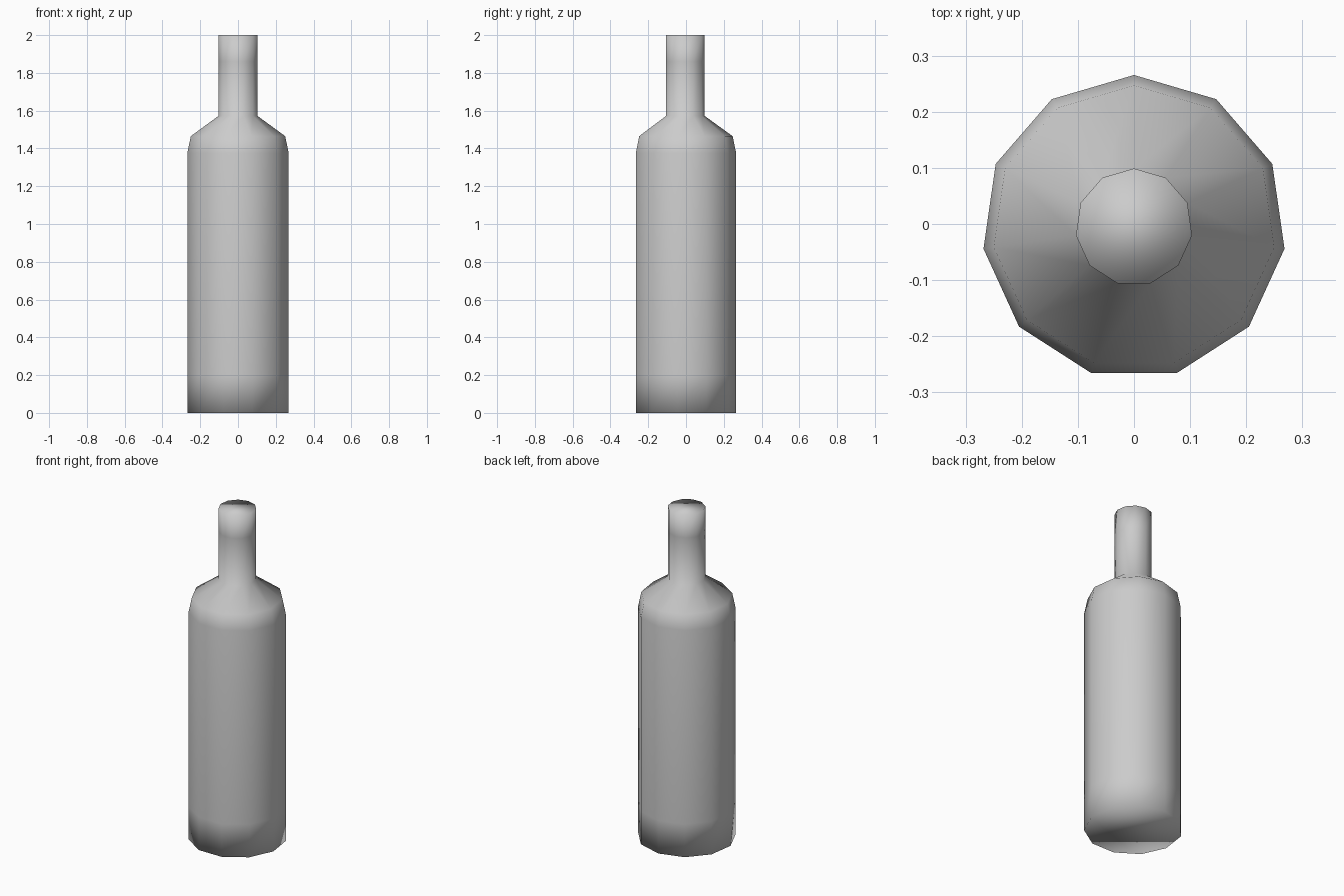
import bpy, bmesh, math

if "Cube" in bpy.data.objects:
    bpy.data.objects.remove(bpy.data.objects["Cube"])

SIDES = 11
# Bottle profile: (radius, height) from base to mouth
PROFILE = [(0.271, 0.0), (0.271, 0.2), (0.271, 1.375), (0.2525, 1.465),
           (0.1045, 1.572), (0.1045, 1.86), (0.1045, 2.0)]
Y_OFFSET = -0.0055  # centres the odd-sided outline on y = 0

bm = bmesh.new()

# Rings, with one corner pointing to the back
rings = []
for r, z in PROFILE:
    ring = []
    for i in range(SIDES):
        a = math.pi / 2 + 2 * math.pi * i / SIDES
        ring.append(bm.verts.new((r * math.cos(a), r * math.sin(a) + Y_OFFSET, z)))
    rings.append(ring)

# Walls
for low, high in zip(rings, rings[1:]):
    for i in range(SIDES):
        j = (i + 1) % SIDES
        bm.faces.new((low[i], low[j], high[j], high[i]))

# Base and mouth caps
bm.faces.new(rings[0][::-1])
bm.faces.new(rings[-1])

# Soft shading over the whole low-poly bottle
for f in bm.faces:
    f.smooth = True

mesh = bpy.data.meshes.new("bottle")
bm.to_mesh(mesh)
bm.free()
bottle = bpy.data.objects.new("bottle", mesh)
bpy.context.collection.objects.link(bottle)
